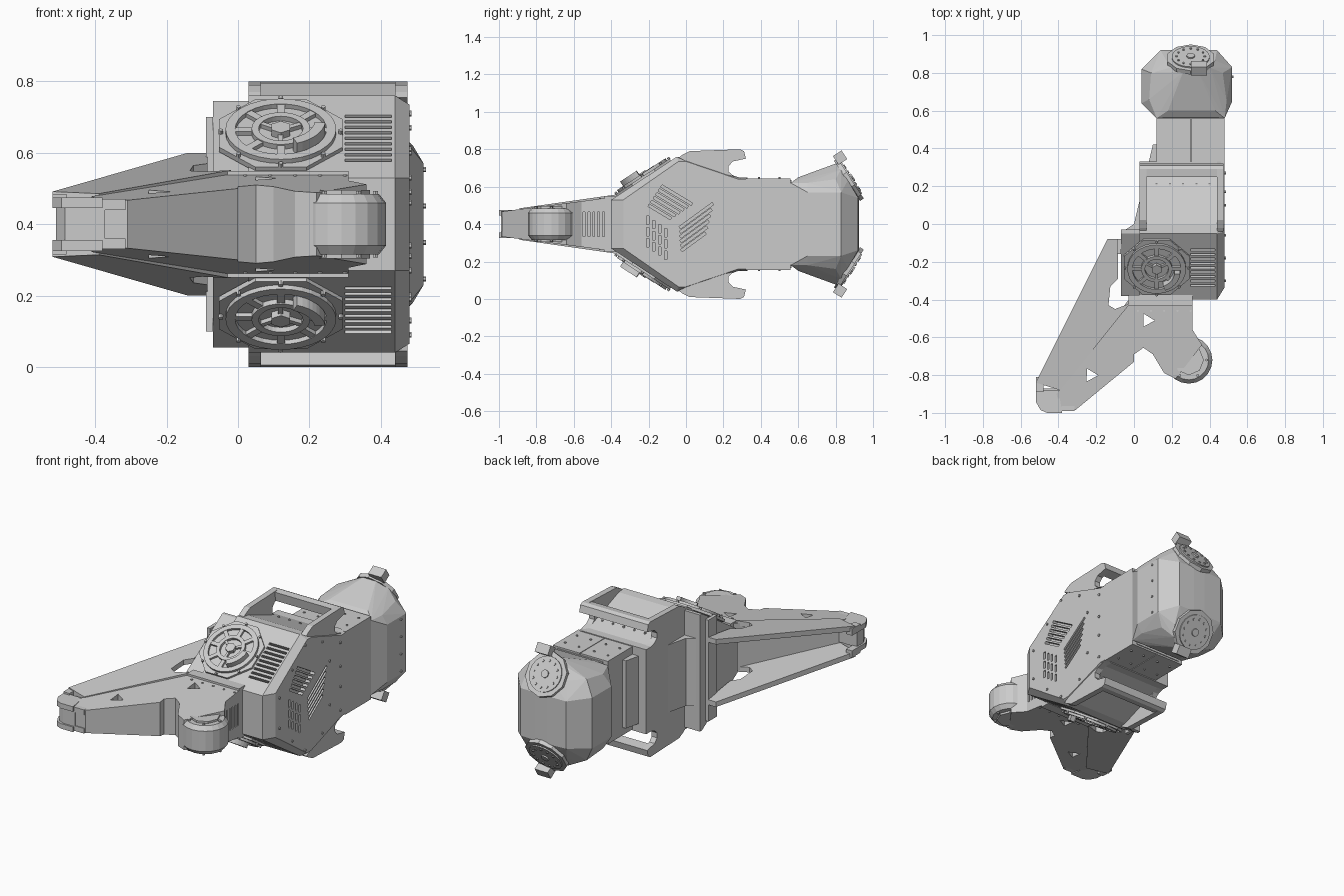
import bpy, bmesh
from math import sin, cos, pi, radians
from mathutils import Matrix, Vector

if "Cube" in bpy.data.objects:
    bpy.data.objects.remove(bpy.data.objects["Cube"])

MID = 0.4  # the whole model is symmetric about this height
ID = Matrix.Identity(4)


def loft(bm, loops):
    """Skin a list of equal-length point loops and cap both ends."""
    rings = [[bm.verts.new(p) for p in l] for l in loops]
    n = len(rings[0])
    for a, b in zip(rings, rings[1:]):
        for i in range(n):
            bm.faces.new((a[i], a[(i + 1) % n], b[(i + 1) % n], b[i]))
    bm.faces.new(rings[0][::-1])
    bm.faces.new(rings[-1])


def box(bm, c, s, M=ID, rot=0, axis='Z'):
    m = M @ Matrix.Translation(c) @ Matrix.Rotation(rot, 4, axis) @ Matrix.Diagonal((*s, 1))
    bmesh.ops.create_cube(bm, size=1, matrix=m)


def cyl(bm, c, r, d, n=24, M=ID, r2=None, rot=0):
    bmesh.ops.create_cone(bm, cap_ends=True, segments=n, radius1=r, radius2=r if r2 is None else r2, depth=d,
                          matrix=M @ Matrix.Translation(c) @ Matrix.Rotation(rot, 4, 'Z'))


def annulus(bm, r0, r1, z0, z1, M, n=32, a0=0, a1=2 * pi):
    """Flat ring, or ring sector, made of prisms sharing one cross-section."""
    full = abs(a1 - a0 - 2 * pi) < 1e-6
    rings = []
    for i in range(n if full else n + 1):
        a = a0 + (a1 - a0) * i / n
        rings.append([bm.verts.new(M @ Vector((r * cos(a), r * sin(a), z)))
                      for r, z in ((r0, z0), (r1, z0), (r1, z1), (r0, z1))])
    for i in range(n):
        a, b = rings[i], rings[(i + 1) % len(rings)]
        for k in range(4):
            bm.faces.new((a[k], a[(k + 1) % 4], b[(k + 1) % 4], b[k]))
    if not full:
        bm.faces.new(rings[0])
        bm.faces.new(rings[-1])


def frame(o, u, n):
    u, n = Vector(u).normalized(), Vector(n).normalized()
    v = n.cross(u)
    return Matrix.Translation(o) @ Matrix((u, v, n)).transposed().to_4x4()


def finish(bm, name, mirror=False, cutter=None):
    if mirror:
        g = bmesh.ops.duplicate(bm, geom=bm.verts[:] + bm.edges[:] + bm.faces[:])['geom']
        for v in g:
            if isinstance(v, bmesh.types.BMVert):
                v.co.z = 2 * MID - v.co.z
    bmesh.ops.recalc_face_normals(bm, faces=bm.faces[:])
    me = bpy.data.meshes.new(name)
    bm.to_mesh(me)
    bm.free()
    ob = bpy.data.objects.new(name, me)
    bpy.context.collection.objects.link(ob)
    if cutter:
        cutter.hide_render = True
        cutter.hide_set(True)
        mod = ob.modifiers.new('cut', 'BOOLEAN')
        mod.operation, mod.solver, mod.object = 'DIFFERENCE', 'EXACT', cutter
    return ob


def sym(pts):
    """Close an upper half profile (y, height above middle) with its mirror."""
    return [(y, MID + h) for y, h in pts] + [(y, MID - h) for y, h in reversed(pts)]


def along_x(bm, profile, *xs):
    loft(bm, [[(x, y, z) for y, z in profile] for x in xs])


def plan(bm, pts, top, bottom):
    """Plan outline whose top and bottom heights depend on y."""
    loft(bm, [[(x, y, bottom(y)) for x, y in pts], [(x, y, top(y)) for x, y in pts]])


new = bmesh.new
slope = frame((0.12, -0.225, 0.645), (1, 0, 0), (0, -0.23, 0.35))

# slots: front louvres, and the three slanted groups in the side plate
bm = new()
for i in range(9):
    box(bm, (0.245, -0.12 + i * 0.028, 0), (0.13, 0.013, 0.05), slope)
side = frame((0.48, 0, MID), (0, 1, 0), (1, 0, 0))
for i in range(6):
    box(bm, (-0.05 - i * 0.018, 0.155 - i * 0.018, 0), (0.19 - 0.01 * i, 0.014, 0.06), side, radians(-31))
    box(bm, (0.055 - i * 0.003, 0.045 - i * 0.028, 0), (0.22 - i * 0.012, 0.014, 0.06), side, radians(36))
for i in range(4):
    for k in range(3):
        box(bm, (-0.205 + i * 0.032, 0.02 - i * 0.022 - k * 0.06, 0), (0.014, 0.045, 0.06), side)
mirror_slots = finish(bm, 'body_slot_cutter')
me = mirror_slots.data
b2 = new()
b2.from_mesh(me)
for i in range(9):  # lower louvres
    lower = frame((0.12, -0.225, 0.155), (1, 0, 0), (0, -0.23, -0.35))
    box(b2, (0.245, 0.12 - i * 0.028, 0), (0.13, 0.013, 0.05), lower)
bmesh.ops.recalc_face_normals(b2, faces=b2.faces[:])
b2.to_mesh(me)
b2.free()

# main body: hexagonal profile with a chamfered right front corner
bm = new()
half = [(-0.40, 0.13), (-0.05, 0.36), (0.0, 0.355), (0.28, 0.25), (0.33, 0.25)]
cap = [(-0.335, 0.13), (-0.04, 0.335), (0.0, 0.335), (0.28, 0.24), (0.33, 0.24)]
loft(bm, [[(0.03, y, z) for y, z in sym(half)], [(0.44, y, z) for y, z in sym(half)],
          [(0.48, y, z) for y, z in sym(cap)]])
finish(bm, 'main_body', cutter=mirror_slots)

# left body extension, side cover and filler wedge
bm = new()
along_x(bm, sym([(-0.38, 0.13), (-0.05, 0.345), (-0.03, 0.345)]), -0.07, 0.03)
finish(bm, 'body_left_section')
bm = new()
box(bm, (-0.08, -0.12, MID), (0.02, 0.08, 0.60))
finish(bm, 'left_cover_strip')
bm = new()
plan(bm, [(-0.06, -0.04), (0.0, 0.0), (0.10, 0.42), (0.2, 0.42), (0.2, -0.04)], lambda y: 0.60, lambda y: 0.20)
finish(bm, 'left_wall_wedge')

# rear box in two halves with a seam
bm = new()
box(bm, (0.21, 0.44, MID), (0.18, 0.24, 0.49))
box(bm, (0.392, 0.44, MID), (0.176, 0.24, 0.49))
box(bm, (0.30, 0.44, MID), (0.3, 0.25, 0.47))
finish(bm, 'rear_box')

# handles on the top and bottom
bm = new()
hook = [(-0.04, 0.755), (-0.02, 0.77), (0.02, 0.79), (0.29, 0.80), (0.31, 0.79), (0.32, 0.75), (0.25, 0.735), (0.228, 0.71),
        (0.228, 0.68), (0.25, 0.66), (0.30, 0.645), (0.1, 0.69)]
along_x(bm, hook, 0.03, 0.065)
along_x(bm, hook, 0.44, 0.475)
along_x(bm, [(0.25, 0.795), (0.29, 0.80), (0.31, 0.79), (0.32, 0.75), (0.26, 0.74)], 0.06, 0.445)
finish(bm, 'handle', mirror=True)

# round fan vents on both front slopes
bm = new()
cyl(bm, (0, 0, 0.004), 0.187, 0.016, 8, slope, rot=pi / 8)
annulus(bm, 0.128, 0.155, 0.0, 0.026, slope)
annulus(bm, 0.062, 0.082, 0.0, 0.028, slope)
cyl(bm, (0, 0, 0.018), 0.03, 0.03, 6, slope)
for i in range(8):
    a = i * pi / 4
    box(bm, (0.105 * cos(a), 0.105 * sin(a), 0.014), (0.055, 0.022, 0.02), slope, a)
    cyl(bm, (0.168 * cos(a), 0.168 * sin(a), 0.016), 0.007, 0.014, 6, slope)
for i in range(3):
    a = i * 2 * pi / 3 + 0.5
    box(bm, (0.045 * cos(a), 0.045 * sin(a), 0.014), (0.05, 0.014, 0.022), slope, a)
annulus(bm, 0.095, 0.125, 0.01, 0.055, slope, 8, -1.2, -0.1)
finish(bm, 'fan_vent', mirror=True)

# cut-outs through the forked front arm
bm = new()
for x, y, r, a in ((0.07, -0.51, 0.04, 0.5), (-0.23, -0.80, 0.04, 0.5)):
    cyl(bm, (x, y, MID), r, 0.5, 3, rot=a)
for i in range(5):
    box(bm, (0.31, -0.545 + i * 0.026, MID), (0.04, 0.01, 0.13))
arm_cut = finish(bm, 'arm_cutter')

# forked front arm, tapering towards the tip
arm_h = lambda y: 0.14 + (y + 0.42) * 0.129
bm = new()
plan(bm, [(-0.02, -0.39), (0.31, -0.39), (0.31, -0.56), (0.36, -0.64), (0.22, -0.82), (0.16, -0.79), (0.10, -0.69),
          (0.05, -0.655), (0.0, -0.69), (0.0, -0.73), (-0.31, -0.985), (-0.39, -0.985), (-0.41, -0.90)],
     lambda y: MID + arm_h(y), lambda y: MID - arm_h(y))
finish(bm, 'front_arm', cutter=arm_cut)

# collar between arm and body
bm = new()
box(bm, (0.14, -0.405, 0.532), (0.34, 0.06, 0.035))
finish(bm, 'arm_collar', mirror=True)

# splayed outer plates with an open channel between them
bm = new()
out_h = lambda y: MID + 0.2 + (y + 0.08) * 0.143
plan(bm, [(-0.14, -0.08), (-0.085, -0.08), (-0.085, -0.29), (-0.125, -0.33), (-0.135, -0.43), (-0.10, -0.45), (-0.02, -0.42),
          (-0.39, -0.88), (-0.52, -0.84)], out_h, lambda y: out_h(y) - 0.03)
finish(bm, 'outer_arm_plate', mirror=True)

# arm tip: clamp blocks
bm = new()
tip = [(-0.52, -0.88), (-0.40, -0.88), (-0.38, -1.0), (-0.46, -1.0), (-0.495, -0.985), (-0.52, -0.94)]
plan(bm, tip, lambda y: 0.475, lambda y: 0.445)
plan(bm, [(x * 0.98, y * 0.99) for x, y in tip], lambda y: 0.45, lambda y: MID)
box(bm, (-0.50, -0.85, 0.465), (0.04, 0.08, 0.04))
box(bm, (-0.35, -0.95, 0.455), (0.07, 0.08, 0.03))
finish(bm, 'arm_tip', mirror=True)

# round joint pod on the short fork
bm = new()
cyl(bm, (0.29, -0.72, 0.43), 0.125, 0.06, 20)
cyl(bm, (0.29, -0.72, 0.472), 0.125, 0.025, 20, r2=0.105)
cyl(bm, (0.29, -0.72, 0.486), 0.08, 0.02, 8)
for i in range(6):
    a = i * pi / 3
    cyl(bm, (0.29 + 0.095 * cos(a), -0.72 + 0.095 * sin(a), 0.487), 0.008, 0.012, 6)
finish(bm, 'joint_pod', mirror=True)

# faceted rear head
bm = new()
disc = frame((0.30, 0.875, 0.64), (1, 0, 0), (0, 0.2, 0.13))
pts = [(0.12, 0.56, 0.22), (0.48, 0.56, 0.22), (0.04, 0.64, 0.15), (0.04, 0.82, 0.15), (0.08, 0.66, 0.22), (0.09, 0.8, 0.24),
       (0.52, 0.65, 0.17), (0.52, 0.83, 0.17), (0.49, 0.65, 0.22), (0.47, 0.8, 0.24), (0.14, 0.92, 0.14), (0.44, 0.92, 0.14),
       (0.18, 0.60, 0.25), (0.43, 0.60, 0.25)]
for x, y, h in pts:
    for s in (1, -1):
        bm.verts.new((x, y, MID + s * h))
for i in range(10):
    p = disc @ Vector((0.128 * cos(i * pi / 5), 0.115 * sin(i * pi / 5), -0.012))
    bm.verts.new(p)
    bm.verts.new((p.x, p.y, 2 * MID - p.z))
r = bmesh.ops.convex_hull(bm, input=bm.verts[:])
bmesh.ops.delete(bm, geom=[v for v in bm.verts if not v.link_faces], context='VERTS')
bmesh.ops.dissolve_limit(bm, angle_limit=0.03, verts=bm.verts[:], edges=bm.edges[:])
finish(bm, 'rear_head')

# mounting discs and lugs on the head
bm = new()
cyl(bm, (0, 0, -0.005), 0.128, 0.024, 10, disc)
cyl(bm, (0, 0, 0.006), 0.10, 0.016, 24, disc)
cyl(bm, (0, 0, 0.014), 0.022, 0.016, 12, disc)
for i in range(12):
    a = i * pi / 6
    cyl(bm, (0.075 * cos(a), 0.075 * sin(a), 0.015), 0.007, 0.008, 6, disc)
box(bm, (0.045, -0.125, 0.02), (0.085, 0.055, 0.055), disc)
finish(bm, 'mounting_disc', mirror=True)

# bolts on side plate, head and slopes
bm = new()
for y, h in ((-0.3, 0.09), (-0.18, 0.21), (-0.06, 0.31), (0.1, 0.27), (0.27, 0.2), (0.27, 0.06), (0.17, 0.13)):
    cyl(bm, (y, h, 0), 0.008, 0.012, 6, side)
for h in (0.06, 0.18):
    cyl(bm, (0.78, h * 0.85, 0.04), 0.007, 0.012, 6, side)
for y in (0.39, 0.5):
    for x in (0.16, 0.25, 0.35, 0.44):
        cyl(bm, (x, y, 0.646), 0.006, 0.01, 6)
for x in (0.12, 0.19, 0.26, 0.33, 0.40):
    cyl(bm, (x, 0.21, 0.678), 0.006, 0.012, 6)
    cyl(bm, (x - 0.1, -0.46, MID + arm_h(-0.46)), 0.006, 0.01, 6)
finish(bm, 'bolts', mirror=True)
